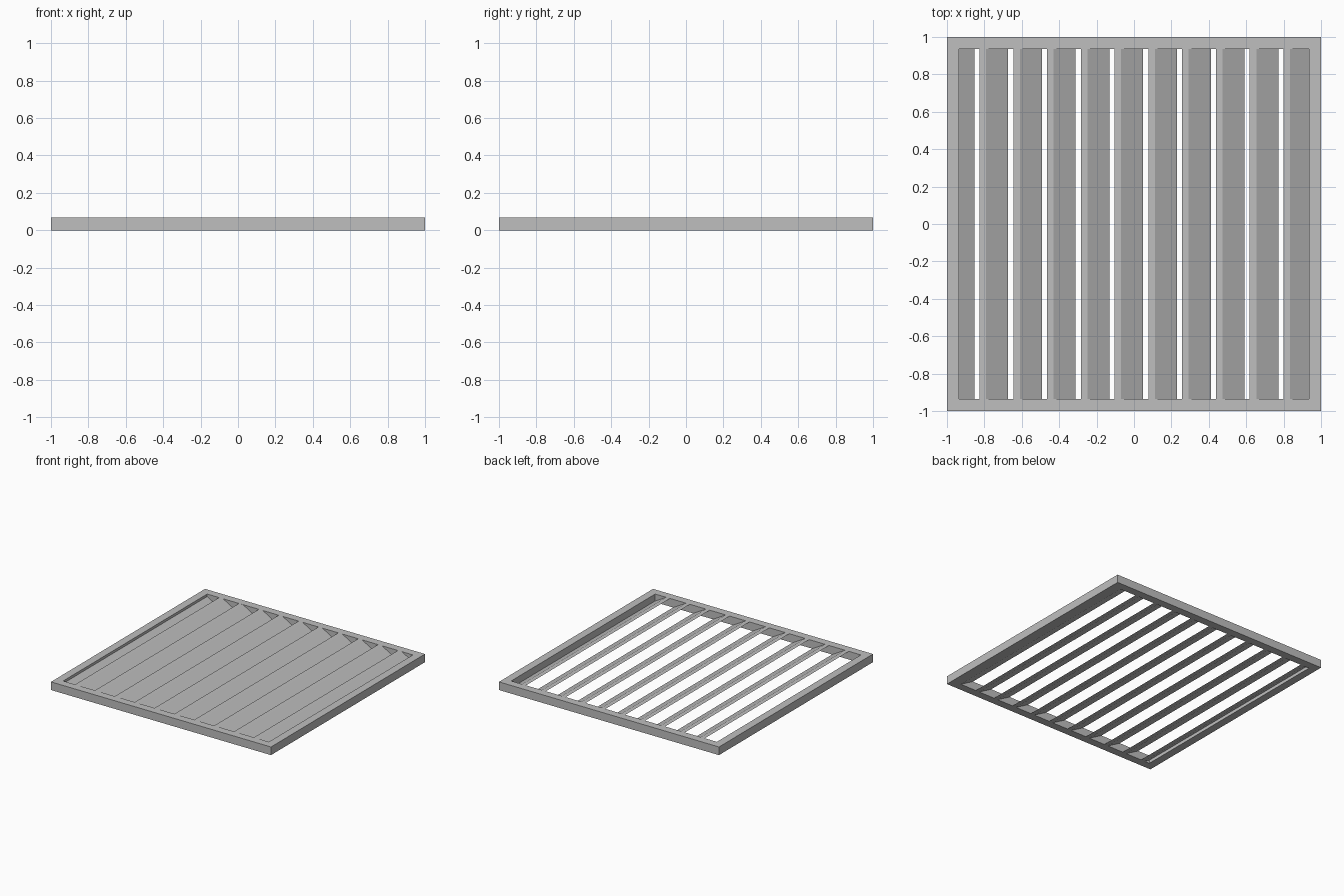
import bpy, bmesh
from mathutils import Vector

if "Cube" in bpy.data.objects:
    bpy.data.objects.remove(bpy.data.objects["Cube"], do_unlink=True)

HEIGHT = 0.067      # frame thickness
INNER = 0.935       # half size of the opening
PITCH = 0.1806      # slat spacing
LIP = 0.035         # flat top of a slat
RUN = 0.118         # sideways run of the slope
FIRST = -0.826 - PITCH

grey = bpy.data.materials.new("light grey metal")
grey.use_nodes = True
colour = (0.52, 0.52, 0.52, 1)
grey.diffuse_color = colour
grey.node_tree.nodes["Principled BSDF"].inputs["Base Color"].default_value = colour


def finish(name, bm):
    bmesh.ops.recalc_face_normals(bm, faces=bm.faces)
    mesh = bpy.data.meshes.new(name)
    bm.to_mesh(mesh)
    bm.free()
    mesh.materials.append(grey)
    obj = bpy.data.objects.new(name, mesh)
    bpy.context.collection.objects.link(obj)


def extrude(bm, faces, offset):
    geom = bmesh.ops.extrude_face_region(bm, geom=faces)["geom"]
    verts = [g for g in geom if isinstance(g, bmesh.types.BMVert)]
    bmesh.ops.translate(bm, verts=verts, vec=offset)


# Square frame: a flat ring pulled upwards
bm = bmesh.new()
corners = [(-1, -1), (1, -1), (1, 1), (-1, 1)]
outer = [bm.verts.new((x, y, 0)) for x, y in corners]
inner = [bm.verts.new((x * INNER, y * INNER, 0)) for x, y in corners]
ring = [bm.faces.new((outer[i], outer[(i + 1) % 4], inner[(i + 1) % 4], inner[i]))
        for i in range(4)]
extrude(bm, ring, Vector((0, 0, HEIGHT)))
bmesh.ops.dissolve_limit(bm, angle_limit=0.01, verts=bm.verts, edges=bm.edges)
finish("frame", bm)

# Slanted slats, trimmed where they meet the frame sides
for i in range(11):
    x = FIRST + i * PITCH
    bm = bmesh.new()
    profile = [(x, HEIGHT), (x + LIP, HEIGHT), (x + LIP + RUN, 0), (x + RUN, 0)]
    face = bm.faces.new([bm.verts.new((px, -INNER, pz)) for px, pz in profile])
    extrude(bm, [face], Vector((0, 2 * INNER, 0)))
    for side in (-1, 1):
        cut = bmesh.ops.bisect_plane(
            bm, geom=bm.verts[:] + bm.edges[:] + bm.faces[:],
            plane_co=(side * INNER, 0, 0), plane_no=(side, 0, 0), clear_outer=True)
        edges = [g for g in cut["geom_cut"] if isinstance(g, bmesh.types.BMEdge)]
        if edges:
            bmesh.ops.holes_fill(bm, edges=edges)
    finish(f"slat_{i + 1}", bm)
